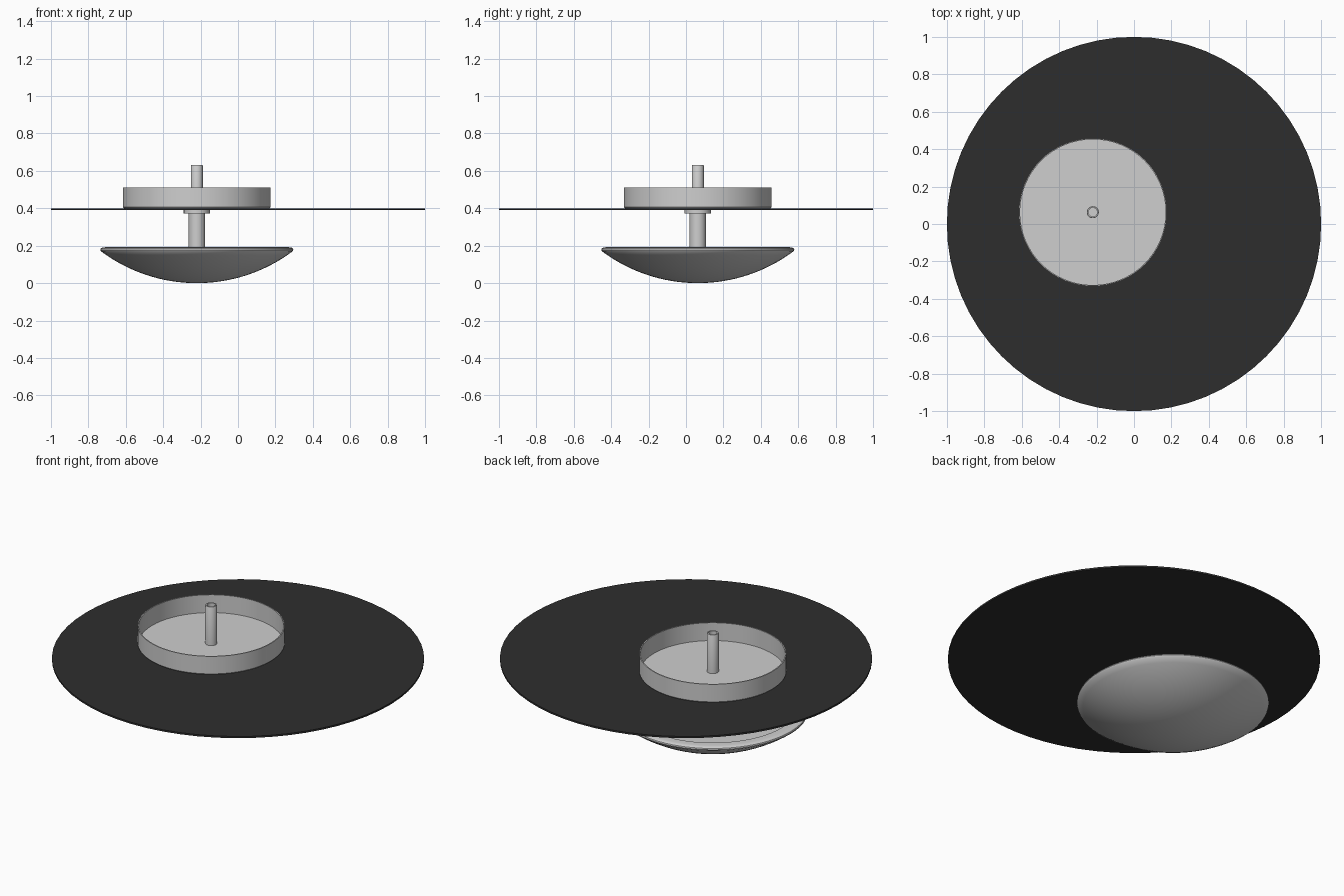
import bpy, bmesh, math

cube = bpy.data.objects.get("Cube")
if cube:
    bpy.data.objects.remove(cube, do_unlink=True)

AXIS = (-0.22, 0.063)  # shared centre of the dish, stem and cup


def material(name, rgb):
    m = bpy.data.materials.new(name)
    m.use_nodes = True
    m.diffuse_color = (*rgb, 1)
    m.node_tree.nodes["Principled BSDF"].inputs["Base Color"].default_value = (*rgb, 1)
    return m


grey = material("light grey", (0.62, 0.62, 0.62))
black = material("soft black", (0.027, 0.027, 0.027))


def lathe(name, profile, mat, centre=AXIS, sides=64):
    """Spin an (r, z) profile around a vertical axis at centre."""
    bm = bmesh.new()
    verts = [bm.verts.new((r, 0, z)) for r, z in profile]
    edges = [bm.edges.new(pair) for pair in zip(verts, verts[1:])]
    bmesh.ops.spin(bm, geom=verts + edges, cent=(0, 0, 0), axis=(0, 0, 1),
                   angle=math.tau, steps=sides, use_duplicate=False)
    bmesh.ops.remove_doubles(bm, verts=bm.verts, dist=0.0002)
    bmesh.ops.recalc_face_normals(bm, faces=bm.faces)
    mesh = bpy.data.meshes.new(name)
    bm.to_mesh(mesh)
    bm.free()
    mesh.materials.append(mat)
    obj = bpy.data.objects.new(name, mesh)
    obj.location = (*centre, 0)
    bpy.context.collection.objects.link(obj)
    bpy.ops.object.select_all(action="DESELECT")
    obj.select_set(True)
    bpy.context.view_layer.objects.active = obj
    bpy.ops.object.shade_smooth_by_angle(angle=math.radians(35))
    return obj


# Dish: spherical underside, rounded lip, shallow round recess
R_DISH, LIP_Z = 0.512, 0.17
sphere = (R_DISH ** 2 + LIP_Z ** 2) / (2 * LIP_Z)
sweep = math.asin(R_DISH / sphere)
underside = [(sphere * math.sin(sweep * i / 16), sphere * (1 - math.cos(sweep * i / 16)))
             for i in range(17)]
lip = [(0.516, 0.178), (0.514, 0.185), (0.506, 0.19), (0.49, 0.192)]
lathe("dish", underside + lip + [(0.455, 0.192), (0.455, 0.136), (0, 0.136)], grey)

# Stem with a collar under the disc
lathe("stem", [(0, 0.13), (0.044, 0.13), (0.044, 0.385), (0, 0.385)], grey, sides=32)
lathe("collar", [(0, 0.372), (0.07, 0.372), (0.07, 0.391), (0, 0.391)], grey, sides=32)

# Large thin disc
lathe("disc", [(0, 0.39), (1, 0.39), (1, 0.4), (0, 0.4)], black, centre=(0, 0))

# Open thin-walled cup
lathe("cup", [(0, 0.4), (0.389, 0.4), (0.395, 0.406), (0.395, 0.51),
              (0.389, 0.51), (0.389, 0.404), (0, 0.404)], grey)

# Hollow tube standing in the cup
lathe("tube", [(0, 0.402), (0.032, 0.402), (0.032, 0.628), (0.03, 0.632),
               (0.023, 0.632), (0.023, 0.41), (0, 0.41)], grey, sides=32)
